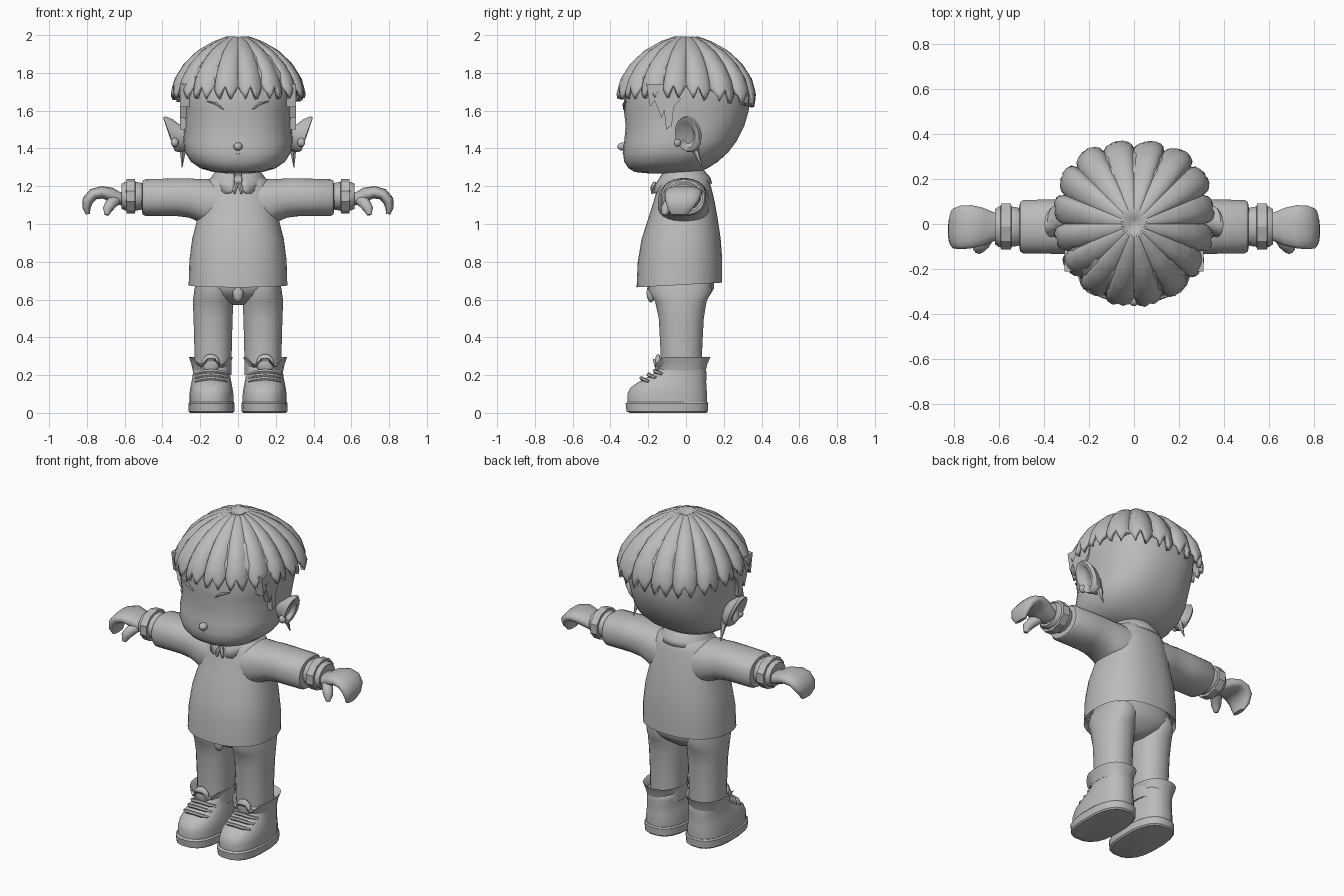
import bpy, bmesh, math
from mathutils import Vector

grey = bpy.data.materials.new("plain_grey")
grey.diffuse_color = (0.5, 0.5, 0.5, 1)


def make(name, verts, faces, angle=40):
    me = bpy.data.meshes.new(name)
    me.from_pydata([tuple(v) for v in verts], [], faces)
    bm = bmesh.new()
    bm.from_mesh(me)
    bmesh.ops.recalc_face_normals(bm, faces=bm.faces)
    bm.to_mesh(me)
    bm.free()
    ob = bpy.data.objects.new(name, me)
    bpy.context.collection.objects.link(ob)
    me.materials.append(grey)
    bpy.context.view_layer.objects.active = ob
    ob.select_set(True)
    bpy.ops.object.shade_smooth_by_angle(angle=math.radians(angle))
    ob.select_set(False)
    return ob


def mirror(ob):
    m = ob.modifiers.new("mirror", 'MIRROR')
    m.use_mirror_merge = False
    m.mirror_object = origin
    return ob


def ring(c, u, v, n=24, e=2.0):
    """Superellipse section around c spanned by the vectors u and v."""
    out = []
    for i in range(n):
        a = 2 * math.pi * (i + 0.5) / n
        p, q = math.cos(a), math.sin(a)
        out.append(Vector(c) + Vector(u) * math.copysign(abs(p) ** (2 / e), p)
                   + Vector(v) * math.copysign(abs(q) ** (2 / e), q))
    return out


def loft(name, rings, angle=40):
    n = len(rings[0])
    verts = [p for r in rings for p in r]
    faces = [(k * n + i, k * n + (i + 1) % n, (k + 1) * n + (i + 1) % n, (k + 1) * n + i)
             for k in range(len(rings) - 1) for i in range(n)]
    faces += [tuple(range(n)), tuple(range(len(verts) - n, len(verts)))]
    return make(name, verts, faces, angle)


def stack(name, rows, cx=0, n=24, e=2.0, angle=40, tilt=0):
    """Upright loft; rows are (z, half width, front y, back y)."""
    rings = [ring((cx, (f + b) / 2, z), (w, 0, 0), (0, (b - f) / 2, 0), n, e) for z, w, f, b in rows]
    for r, row in zip(rings, rows):
        for p in r:
            p.z += tilt * (p.y + 0.26) * max(0, 1 - (row[0] - 0.66) / 0.3)
    return loft(name, rings, angle)


def tube(name, pts, radii, n=8, flat=1.0):
    rings = []
    for i, p in enumerate(pts):
        t = (Vector(pts[min(i + 1, len(pts) - 1)]) - Vector(pts[max(i - 1, 0)])).normalized()
        u = t.cross(Vector((0, 1, 0.01))).normalized()
        rings.append(ring(p, u * radii[i], t.cross(u) * radii[i] * flat, n))
    return loft(name, rings)


def ball(name, c, r, n=12):
    x, y, z = r
    s = [math.radians(a) for a in (-85, -60, -30, 0, 30, 60, 85)]
    return loft(name, [ring((c[0], c[1], c[2] + z * math.sin(a)), (x * math.cos(a), 0, 0),
                            (0, y * math.cos(a), 0), n) for a in s], 60)


def plate(name, yz, x0, x1):
    n = len(yz)
    verts = [(x, y, z) for x in (x0, x1) for y, z in yz]
    faces = [tuple(range(n)), tuple(range(n, 2 * n))]
    faces += [(i, (i + 1) % n, n + (i + 1) % n, n + i) for i in range(n)]
    return make(name, verts, faces)


origin = bpy.data.objects.new("mirror_centre", None)
bpy.context.collection.objects.link(origin)
origin.hide_render = True

# Head, nose, closed brows
stack("head", [(1.268, .06, -.2, .02), (1.275, .13, -.27, .07), (1.295, .20, -.305, .115),
               (1.33, .25, -.328, .17), (1.38, .282, -.335, .225), (1.44, .29, -.328, .27),
               (1.52, .284, -.32, .31), (1.60, .292, -.33, .333), (1.70, .305, -.33, .335),
               (1.80, .29, -.30, .31), (1.89, .22, -.23, .24), (1.95, .1, -.1, .1)], n=40, e=2.35, angle=60)
ball("nose", (0, -.335, 1.41), (.025, .03, .022))
mirror(tube("brow", [(.075, -.328, 1.605), (.115, -.328, 1.635), (.165, -.315, 1.65)], [.004, .009, .003], 6))
ball("mouth", (0, -.328, 1.375), (.02, .008, .006))

# Hair cap: overlapping locks with a toothed hem
profile = [(0.01, 1.972), (.15, 1.995), (.36, 1.968), (.60, 1.918), (.80, 1.85), (.94, 1.77), (1.0, 1.69), (.97, 1.59)]
LOCKS, PER, ROWS = 16, 12, 16
COLS = LOCKS * PER
verts, faces = [], []
for c in range(COLS):
    a = 2 * math.pi * c / COLS - math.pi / 2
    dx, dy = math.cos(a), math.sin(a)
    e = 2.0 if dy < 0 else 2.6
    R = (abs(dx / .36) ** e + abs(dy / .372) ** e) ** (-1 / e)
    f = (c % PER) / PER
    bulge = math.sin(math.pi * f ** .8) ** .7 if f else 0
    tooth = abs(2 * ((f * 2) % 1) - 1)
    front, back = max(0, -dy), max(0, dy)
    hem = 1.675 - .01 * front - .055 * back + .075 * tooth * (1 if f else 1.15)
    end = 6 + (1.69 - hem) / .1
    for r in range(ROWS + 1):
        t = min(end * r / ROWS, 6.999)
        k = int(t)
        s, z = (profile[k][j] + (profile[k + 1][j] - profile[k][j]) * (t - k) for j in (0, 1))
        rad = R * s * (1 - .085 * min(1, s * 1.3) * (1 - bulge))
        verts.append((rad * dx, rad * dy, z - .012 * (1 - bulge) * s))
for c in range(COLS):
    d = (c + 1) % COLS
    faces += [(c * 17 + r, d * 17 + r, d * 17 + r + 1, c * 17 + r + 1) for r in range(ROWS)]
faces.append(tuple(c * 17 for c in range(COLS)))
hair = make("hair", verts, faces, 35)
sol = hair.modifiers.new("thickness", 'SOLIDIFY')
sol.thickness, sol.offset = .025, -1

# Sideburns, strand behind ear
mirror(plate("sideburn", [(-.21, 1.74), (-.19, 1.62), (-.165, 1.655), (-.13, 1.56), (-.115, 1.60), (-.105, 1.5),
                          (-.075, 1.52), (-.065, 1.62), (-.03, 1.66), (-.01, 1.74)], .25, .308))
mirror(tube("nape_strand", [(.285, .03, 1.47), (.292, .05, 1.39), (.296, .085, 1.30)], [.02, .018, .002], 6))

# Ears: cupped discs leaning outward, with studs
ear = [ring((x, y, z), (.35 * h, -.1 * h, h), (.03 * w, w, 0), 16) for x, y, z, h, w in
       ((.275, .0, 1.46, .055, .04), (.315, .02, 1.47, .085, .055), (.35, .015, 1.475, .097, .068),
        (.365, .005, 1.475, .09, .064), (.362, .0, 1.475, .072, .048), (.335, .008, 1.475, .05, .03))]
mirror(loft("ear", ear, 50))
mirror(ball("ear_stud", (.335, -.045, 1.432), (.022, .02, .024)))

# Neck and jumper
stack("neck", [(1.18, .1, -.1, .08), (1.31, .09, -.1, .07)])
stack("jumper_body", [(.72, .20, -.2, .13), (.70, .25, -.25, .178), (.665, .262, -.262, .192), (.80, .258, -.256, .192),
                      (.92, .243, -.236, .184), (1.03, .215, -.20, .168), (1.12, .20, -.172, .152),
                      (1.19, .19, -.152, .135), (1.235, .16, -.135, .122), (1.26, .1, -.1, .09)],
      n=40, e=2.3, tilt=.055)


def along_x(name, rows, n=24, e=2.0, angle=40):
    """Sideways loft; rows are (x, z centre, half depth, half height)."""
    return mirror(loft(name, [ring((x, -.012, z), (0, d, 0), (0, 0, h), n, e) for x, z, d, h in rows], angle))


along_x("sleeve", [(.08, 1.10, .14, .13), (.17, 1.115, .136, .125), (.21, 1.125, .129, .113), (.26, 1.138, .123, .105),
                   (.33, 1.142, .121, .1), (.49, 1.14, .12, .098), (.505, 1.14, .11, .09), (.51, 1.14, .08, .06)], e=2.3)
along_x("cuff", [(.49, 1.147, .075, .06), (.515, 1.147, .088, .075), (.54, 1.147, .092, .078),
                 (.60, 1.147, .092, .078), (.617, 1.147, .08, .068), (.61, 1.147, .05, .04)], 12)
along_x("wrist_band", [(.543, 1.147, .09, .07), (.545, 1.147, .107, .092), (.59, 1.147, .107, .092),
                       (.592, 1.147, .09, .07)], 10, 2, 30)

# Shirt collar: folded band, open at the front with pointed flaps
cols, verts, faces = 33, [], []
for i in range(cols):
    a = -math.pi / 2 + .16 + (2 * math.pi - .32) * i / (cols - 1)
    dx, dy = math.cos(a), math.sin(a)
    fr = max(0, -dy) ** 2
    point = math.exp(-((abs(dx) - .45) / .22) ** 2) * (dy < 0)
    verts += [(.095 * dx, .09 * dy - .015, 1.25), (.115 * dx, .11 * dy - .015, 1.285 - .015 * fr),
              (.145 * dx, .145 * dy - .015, 1.245 - .03 * fr),
              ((.155 - .012 * fr) * dx, (.15 + .025 * fr) * dy - .012, 1.215 - .025 * fr - .035 * point)]
for i in range(cols - 1):
    faces += [(4 * i + k, 4 * i + 4 + k, 4 * i + 5 + k, 4 * i + 1 + k) for k in range(3)]
collar = make("collar", verts, faces)
collar.modifiers.new("thickness", 'SOLIDIFY').thickness = .014
mirror(tube("collar_tie", [(.004, -.165, 1.22), (.016, -.177, 1.19), (.02, -.178, 1.16)], [.01, .013, .006], 6))

# Mitten hands, curled downward
hand = [ring(((x, y, z)), (t * math.sin(a), 0, t * math.cos(a)), (0, d, 0), 16, 2.4) for x, y, z, a, t, d in
        ((.59, -.012, 1.13, 0, .035, .055), (.63, -.012, 1.135, -.15, .035, .068), (.67, -.012, 1.155, -.2, .038, .085),
         (.72, -.012, 1.168, .1, .034, .097), (.765, -.015, 1.158, .6, .032, .098), (.795, -.02, 1.125, 1.1, .03, .09),
         (.803, -.03, 1.085, 1.5, .022, .07), (.795, -.035, 1.052, 1.7, .012, .045))]
mirror(loft("hand", hand, 50))
mirror(tube("thumb", [(.645, -.05, 1.13), (.67, -.085, 1.11), (.69, -.108, 1.08), (.695, -.115, 1.048)],
            [.03, .032, .027, .012], 10))

# Trousers
stack("hips", [(.57, .04, -.09, .06), (.59, .1, -.13, .09), (.62, .18, -.17, .125), (.66, .225, -.205, .15),
               (.74, .225, -.2, .15)], n=32, e=2.4, angle=60)
mirror(stack("trouser_leg", [(.2, .098, -.13, .085), (.35, .1, -.137, .087), (.5, .104, -.145, .095),
                             (.59, .108, -.165, .11), (.65, .1, -.2, .14), (.7, .09, -.19, .13)], cx=.132, e=2.2))
ball("trouser_fly", (0, -.185, .635), (.03, .025, .05))

# Boots
mirror(stack("boot_sole", [(.0, .115, -.30, .11), (.008, .122, -.317, .118), (.05, .124, -.322, .12),
                           (.058, .118, -.31, .115)], cx=.14, n=20, e=2.6, angle=30))
mirror(stack("boot_upper", [(.05, .117, -.31, .112), (.10, .117, -.312, .113), (.135, .112, -.295, .11),
                            (.165, .106, -.25, .108), (.195, .1, -.195, .11), (.22, .098, -.155, .108),
                            (.25, .1, -.145, .106), (.262, .085, -.13, .09)], cx=.141, e=2.4, angle=60))
flare = [ring((.144, (f + b) / 2, z), (w, 0, 0), (0, (b - f) / 2, 0), 24, 2.3) for z, w, f, b in
         ((.225, .097, -.15, .106), (.26, .104, -.155, .114), (.295, .117, -.178, .13), (.285, .105, -.16, .115),
          (.25, .09, -.13, .09))]
for r in flare[2:4]:
    for p in r:
        # collar edge dips either side of the tongue
        p.z -= .05 * math.exp(-((abs(p.x - .144) - .055) / .025) ** 2) * (p.y < -.08)
mirror(loft("boot_collar", flare, 35))
mirror(ball("boot_tongue", (.144, -.148, .262), (.05, .018, .05)))
for i, (y, z) in enumerate([(-.228, .178), (-.19, .197), (-.157, .217)]):
    mirror(tube(f"lace_{i + 1}", [(.06, y + .03, z - .012), (.09, y, z), (.144, y - .008, z + .006),
                                  (.195, y, z), (.225, y + .03, z - .012)], [.008, .011, .011, .011, .008], 6))
